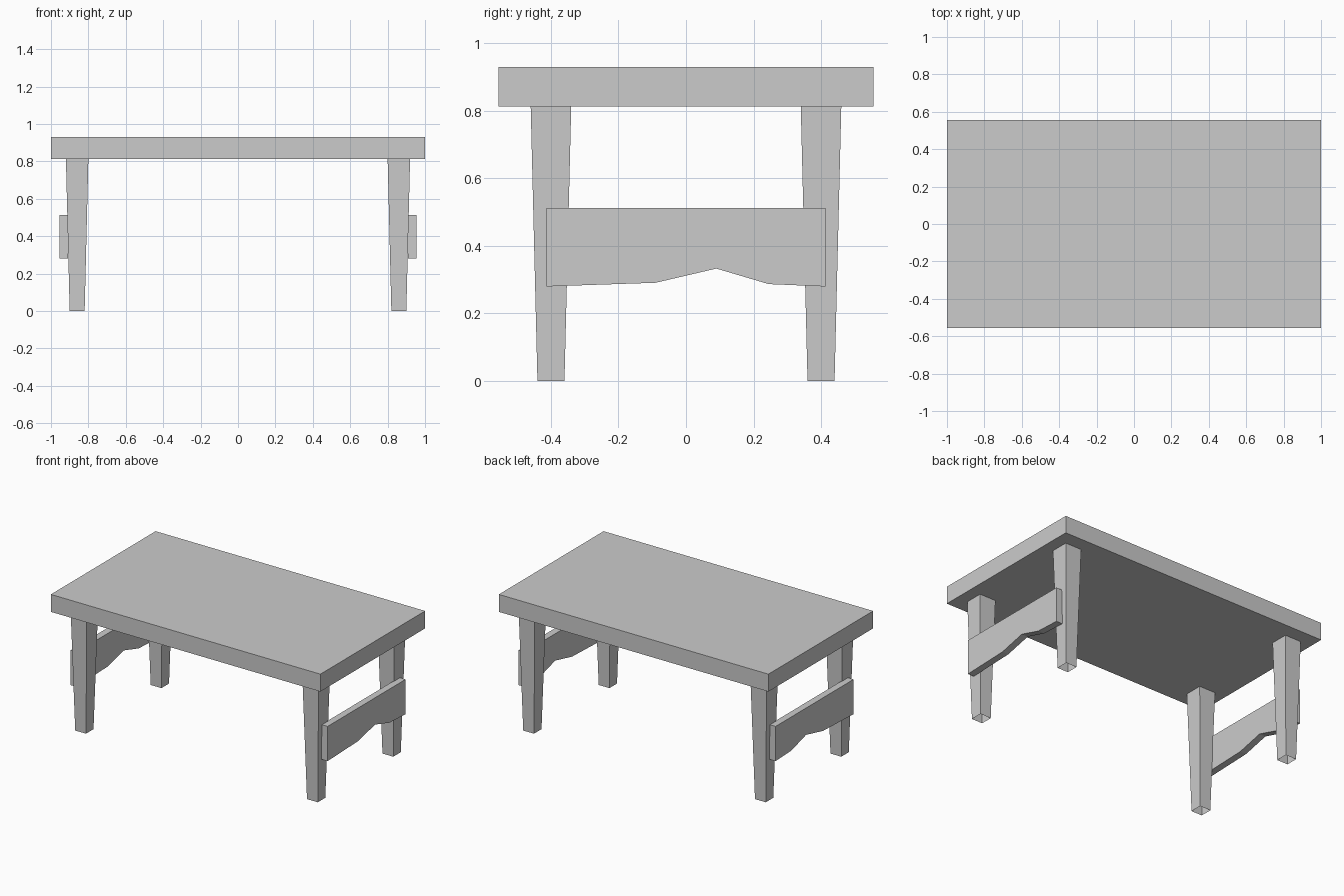
import bpy, bmesh

if "Cube" in bpy.data.objects:
    bpy.data.objects.remove(bpy.data.objects["Cube"])

TOP_Z = 0.813


def make_object(name, bm):
    bmesh.ops.recalc_face_normals(bm, faces=bm.faces)
    mesh = bpy.data.meshes.new(name)
    bm.to_mesh(mesh)
    bm.free()
    obj = bpy.data.objects.new(name, mesh)
    bpy.context.collection.objects.link(obj)
    return obj


# Tabletop slab
bm = bmesh.new()
bmesh.ops.create_cube(bm, size=1)
bmesh.ops.scale(bm, verts=bm.verts, vec=(2.0, 1.11, 0.93 - TOP_Z))
bmesh.ops.translate(bm, verts=bm.verts, vec=(0, 0, (0.93 + TOP_Z) / 2))
make_object("tabletop", bm)


# Tapered square leg, open at the foot and under the tabletop
def leg(name, x, y):
    bm = bmesh.new()
    bmesh.ops.create_cube(bm, size=1)
    bmesh.ops.delete(bm, geom=[f for f in bm.faces if abs(f.normal.z) > 0.5],
                     context='FACES_ONLY')
    for v in bm.verts:
        top = v.co.z > 0
        width = 0.12 if top else 0.08
        v.co = (x + v.co.x * width, y + v.co.y * width, TOP_Z if top else 0)
    make_object(name, bm)


# End rail with a shaped lower edge, profile in (y, z)
RAIL = [(-0.413, 0.513), (-0.413, 0.28), (-0.09, 0.291), (0.09, 0.333),
        (0.245, 0.287), (0.413, 0.28), (0.413, 0.513)]


def rail(name, side):
    bm = bmesh.new()
    face = bm.faces.new([bm.verts.new((side * 0.908, y, z)) for y, z in RAIL])
    ext = bmesh.ops.extrude_face_region(bm, geom=[face], use_keep_orig=True)
    moved = [g for g in ext["geom"] if isinstance(g, bmesh.types.BMVert)]
    bmesh.ops.translate(bm, verts=moved, vec=(side * 0.046, 0, 0))
    make_object(name, bm)


for side, sx in (("left", -1), ("right", 1)):
    rail(side + "_rail", sx)
    for end, sy in (("front", -1), ("back", 1)):
        leg(f"{end}_{side}_leg", sx * 0.86, sy * 0.40)
